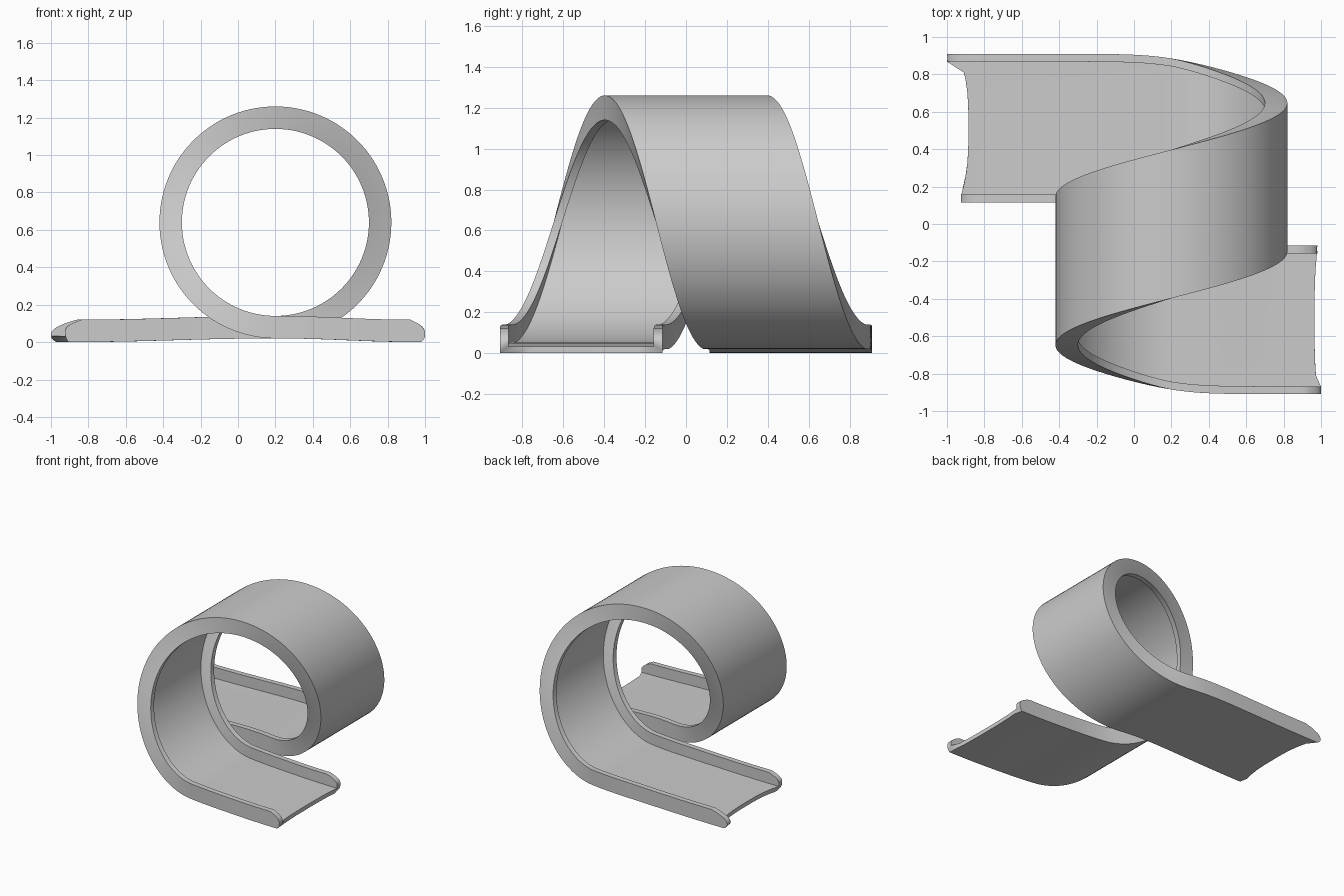
import bpy, bmesh
from math import sin, cos, pi, exp, log

if "Cube" in bpy.data.objects:
    bpy.data.objects.remove(bpy.data.objects["Cube"])

CX, CZ, R = 0.2, 0.64, 0.62        # loop centre and outer radius
HW, WALL, FLOOR, H = 0.397, 0.042, 0.032, 0.12
TURN = 2 * pi * R                  # length of the loop
K = 1 / TURN                       # sideways drift per unit length
NF = 12                            # divisions across the floor


def chain(half, heights):
    """One U-shaped line: down a wall, across the floor, up the other wall."""
    left = [(-half, h) for h in heights]
    mid = [(-half + 2 * half * i / NF, heights[-1]) for i in range(1, NF)]
    return left + mid + [(half, h) for h in reversed(heights)]


# channel cross-section (sideways, height)
outer = chain(HW, [H, .112, .1, .08, .06, .04, .02, .008, 0])
inner = chain(HW - WALL, [H, .112, .1, .085, .07, .058, .048, .04, FLOOR])
profile = outer + inner[::-1]
n = len(outer)


def drift(s):
    """Sideways centre of the track, easing from straight into helix."""
    if s > TURN / 2:
        return -drift(TURN - s)
    w = 0.1
    return -0.513 + K * w * log(1 + exp((s + 0.05) / w))


def rounded(h, peak, up, down):
    """How far a wall end is cut back at height h."""
    if h > peak:
        return up * ((h - peak) / (H - peak)) ** 2.2
    return down * ((peak - h) / peak) ** 3


def end_x(v, h, right):
    """Where the track ends for a profile point."""
    if abs(v) < HW - WALL - 0.001:                     # concave floor edge
        mid, edge = (0.965, 0.978) if right else (0.885, 0.925)
        return mid + (edge - mid) * abs(v / (HW - WALL)) ** 3
    if right:
        if v < 0:
            return 1.0 - rounded(h, 0.05, 0.08, 0.02)
        return 0.98 - rounded(h, 0.06, 0.09, 0.02)
    if v > 0:
        return 1.0 - rounded(h, 0.04, 0.14, 0.03)
    return 0.925 - rounded(h, 0.06, 0.09, 0.02)


def straight(f, right):
    """Station on a straight; f runs 0 at the loop to 1 at the free end."""
    ring = []
    for v, h in profile:
        e = end_x(v, h, right)
        x = CX + f * (e - CX) if right else CX - f * (e + CX)
        s = -(x - CX) if right else TURN + (CX - x)
        ring.append((x, drift(s) + v, 0.01 * (1 + cos(pi * f)) + h))
    return ring


def loop(a):
    """Station on the loop at angle a from the bottom."""
    return [(CX - (R - h) * sin(a), drift(a * R) + v, CZ - (R - h) * cos(a))
            for v, h in profile]


N, M = 24, 112
stations = [straight(1 - i / N, True) for i in range(N)]
stations += [loop(2 * pi * i / M) for i in range(M + 1)]
stations += [straight((i + 1) / N, False) for i in range(N)]

# sweep the channel along the track and close both ends
bm = bmesh.new()
rings = [[bm.verts.new(p) for p in st] for st in stations]
P = len(profile)
for a, b in zip(rings, rings[1:]):
    for i in range(P):
        j = (i + 1) % P
        bm.faces.new((a[i], a[j], b[j], b[i]))
for r in (rings[0], rings[-1]):
    for i in range(n - 1):
        bm.faces.new((r[i], r[i + 1], r[P - 2 - i], r[P - 1 - i]))
bmesh.ops.recalc_face_normals(bm, faces=bm.faces)
mesh = bpy.data.meshes.new("loop_track")
bm.to_mesh(mesh)
bm.free()
track = bpy.data.objects.new("loop_track", mesh)
bpy.context.collection.objects.link(track)

# smooth surfaces with sharp wall edges
bpy.context.view_layer.objects.active = track
track.select_set(True)
bpy.ops.object.shade_smooth_by_angle(angle=0.6)
